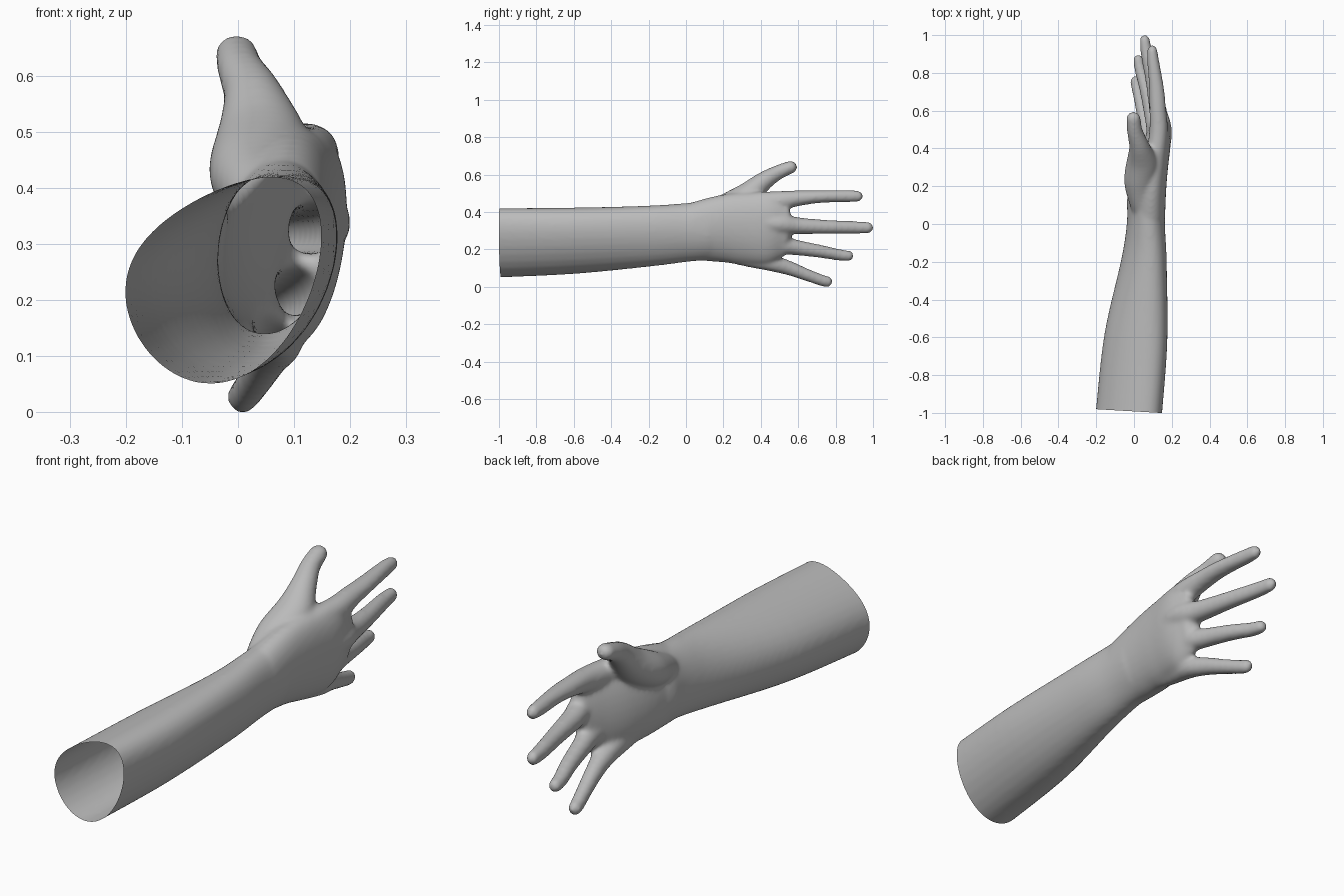
import bpy, bmesh
from math import sin, cos, pi, radians
from mathutils import Vector

cube = bpy.data.objects.get("Cube")
if cube:
    bpy.data.objects.remove(cube)

SIDES = 32


def spline(rows, steps=6):
    """Catmull-Rom interpolation of whole rows (position, radii and shape)."""
    out = []
    for i in range(len(rows) - 1):
        a, b = rows[max(i - 1, 0)], rows[i]
        c, d = rows[i + 1], rows[min(i + 2, len(rows) - 1)]
        for s in range(steps):
            t = s / steps
            out.append([0.5 * (2 * q + (r - p) * t + (2 * p - 5 * q + 4 * r - w) * t * t
                               + (3 * q - p - 3 * r + w) * t ** 3)
                        for p, q, r, w in zip(a, b, c, d)])
    return out + [list(rows[-1])]


def tube(bm, rows, lean=0.0):
    """Closed round-ended tube; rows hold x, y, z, thickness radius, width radius
    and, where wanted, how egg-shaped the section is."""
    rows = spline(rows)
    pts = [Vector(r[:3]) for r in rows]
    rings = []

    def ring(centre, direction, rx, rz, egg=0.0):
        side = (Vector((1, 0, 0)) - direction * direction.x).normalized()
        up = side.cross(direction)
        verts = []
        for k in range(SIDES):
            c, s = cos(2 * pi * k / SIDES), sin(2 * pi * k / SIDES)
            height = s * rz * (1 + .14 * egg * c) + .035 * egg * (c * c + c)
            verts.append(bm.verts.new(centre + side * (c * rx + s * lean) + up * height))
        rings.append(verts)

    for i, r in enumerate(rows):
        d = (pts[min(i + 1, len(pts) - 1)] - pts[max(i - 1, 0)]).normalized()
        ring(pts[i], d, *r[3:])
    rx, rz = rows[-1][3:5]
    for deg in (20, 40, 60, 75, 86):
        a = radians(deg)
        ring(pts[-1] + d * min(rx, rz) * sin(a), d, rx * cos(a), rz * cos(a))
    for a, b in zip(rings, rings[1:]):
        for k in range(SIDES):
            n = (k + 1) % SIDES
            bm.faces.new((a[k], a[n], b[n], b[k]))
    bm.faces.new(rings[0])
    bm.faces.new(rings[-1])


bm = bmesh.new()

# Forearm, egg-shaped at the open end and rounder at the wrist
tube(bm, [(-.035, -1.1, .228, .177, .178, 1), (-.027, -1, .228, .175, .178, 1),
          (.01, -.6, .242, .167, .173, .8), (.053, -.2, .27, .12, .162, .4),
          (.063, 0, .29, .1, .157, .1), (.065, .12, .3, .102, .158, 0)], lean=.015)

# Palm and back of the hand
tube(bm, [(.065, .04, .295, .097, .155), (.074, .2, .31, .095, .182),
          (.094, .32, .31, .086, .192), (.124, .44, .305, .068, .185),
          (.13, .52, .3, .046, .145)], lean=.022)

# Thumb, then the four fingers from wrist to tip
tube(bm, [(.06, .02, .35, .05, .05), (.04, .12, .39, .066, .062), (.032, .22, .425, .084, .075),
          (.042, .32, .48, .084, .072), (.028, .41, .56, .055, .052),
          (.005, .49, .61, .042, .04), (-.003, .56, .639, .038, .035)])
tube(bm, [(.09, .08, .36, .04, .05), (.108, .3, .44, .052, .055), (.13, .48, .457, .05, .054),
          (.126, .6, .473, .045, .042), (.119, .72, .482, .04, .034),
          (.102, .86, .484, .032, .033), (.097, .92, .484, .027, .03)])
tube(bm, [(.09, .08, .32, .04, .05), (.112, .3, .345, .055, .06), (.148, .48, .338, .053, .055),
          (.127, .6, .326, .046, .045), (.1, .75, .32, .038, .038),
          (.068, .9, .317, .032, .034), (.057, .975, .316, .027, .031)])
tube(bm, [(.08, .08, .26, .04, .05), (.095, .3, .25, .045, .055), (.112, .48, .228, .047, .05),
          (.09, .6, .208, .04, .041), (.062, .72, .189, .035, .035),
          (.033, .82, .17, .031, .031), (.023, .87, .165, .027, .029)])
tube(bm, [(.065, .08, .22, .04, .05), (.066, .3, .168, .04, .055), (.072, .45, .13, .045, .046),
          (.055, .55, .1, .037, .039), (.033, .65, .062, .032, .033),
          (.013, .73, .033, .029, .031), (.007, .757, .027, .027, .03)])

bmesh.ops.recalc_face_normals(bm, faces=bm.faces)
mesh = bpy.data.meshes.new("arm_and_hand")
bm.to_mesh(mesh)
bm.free()
arm = bpy.data.objects.new("arm_and_hand", mesh)
bpy.context.collection.objects.link(arm)

# Fuse the parts into one skin and soften the joins
fuse = arm.modifiers.new("fuse", 'REMESH')
fuse.mode = 'VOXEL'
fuse.voxel_size = .009
soften = arm.modifiers.new("soften", 'SMOOTH')
soften.factor = .5
soften.iterations = 14
graph = bpy.context.evaluated_depsgraph_get()
skin = bpy.data.meshes.new_from_object(arm.evaluated_get(graph))
arm.modifiers.clear()
arm.data = skin
bpy.data.meshes.remove(mesh)

# Cut the forearm open
bm = bmesh.new()
bm.from_mesh(skin)
bmesh.ops.bisect_plane(bm, geom=bm.verts[:] + bm.edges[:] + bm.faces[:],
                       plane_co=(0, -.992, 0), plane_no=(.058, 1, 0), clear_inner=True)
for f in bm.faces:
    f.smooth = True
bm.to_mesh(skin)
bm.free()

# Plain grey
grey = bpy.data.materials.new("plain_grey")
grey.use_nodes = True
grey.diffuse_color = (.5, .5, .5, 1)
grey.node_tree.nodes["Principled BSDF"].inputs["Base Color"].default_value = (.5, .5, .5, 1)
skin.materials.clear()
skin.materials.append(grey)
